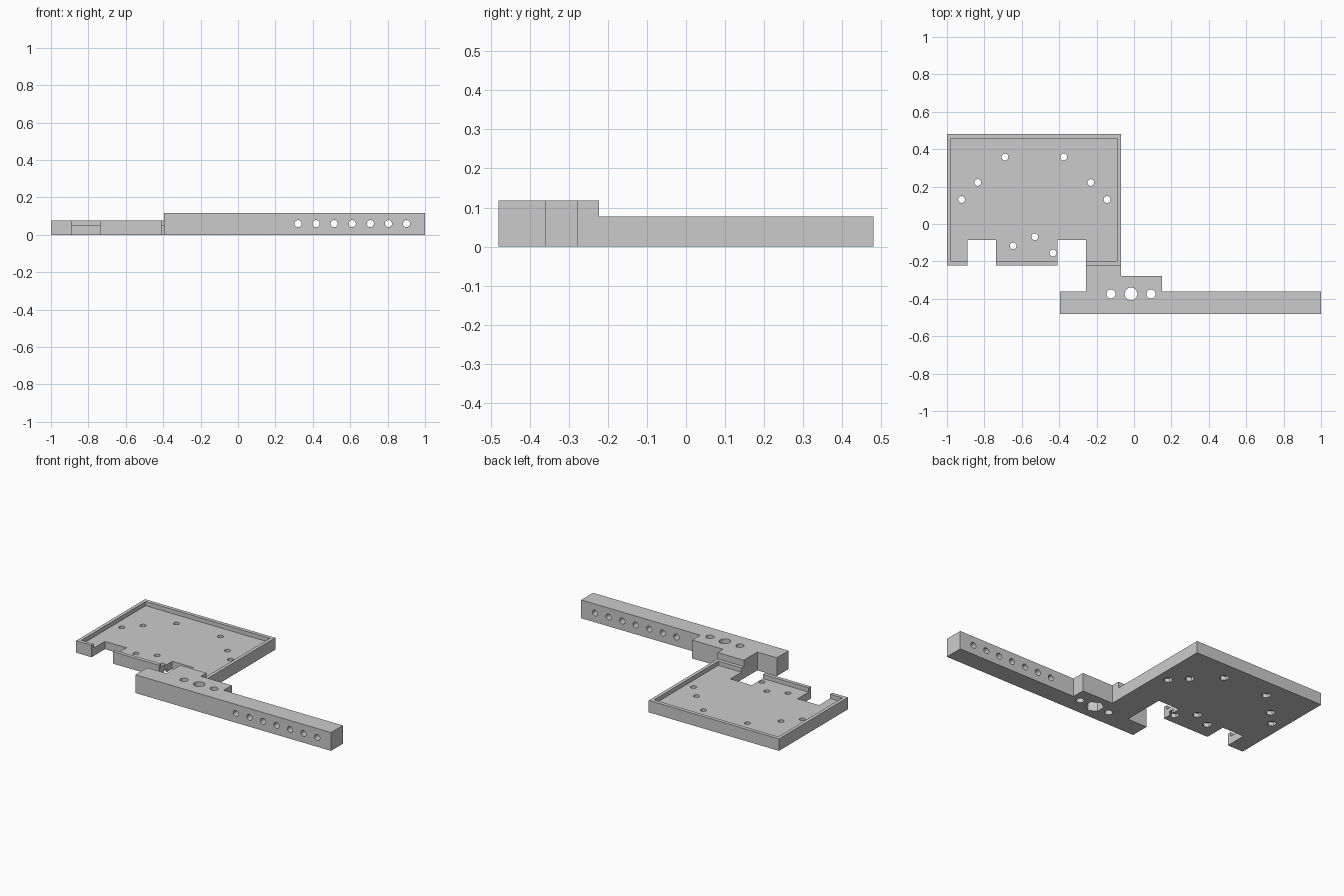
import bpy, bmesh, math
from mathutils import Matrix, Vector

if "Cube" in bpy.data.objects:
    bpy.data.objects.remove(bpy.data.objects["Cube"], do_unlink=True)

grey = bpy.data.materials.new("plain grey")
grey.use_nodes = True
colour = (0.6, 0.6, 0.6, 1)
grey.diffuse_color = colour
grey.node_tree.nodes["Principled BSDF"].inputs["Base Color"].default_value = colour


def prism(name, outline, z0, z1):
    """Extrude a flat outline from z0 to z1."""
    bm = bmesh.new()
    face = bm.faces.new([bm.verts.new((x, y, z0)) for x, y in outline])
    top = bmesh.ops.extrude_face_region(bm, geom=[face])["geom"]
    bmesh.ops.translate(bm, vec=(0, 0, z1 - z0),
                        verts=[v for v in top if isinstance(v, bmesh.types.BMVert)])
    bmesh.ops.recalc_face_normals(bm, faces=bm.faces)
    return finish(name, bm)


def finish(name, bm):
    mesh = bpy.data.meshes.new(name)
    bm.to_mesh(mesh)
    bm.free()
    mesh.materials.append(grey)
    obj = bpy.data.objects.new(name, mesh)
    bpy.context.collection.objects.link(obj)
    return obj


def drills(places, radius, sides, depth, axis="Z"):
    """One cutter holding a separate prism centred on each place."""
    bm = bmesh.new()
    turn = Matrix.Rotation(math.pi / 2, 4, "X") if axis == "Y" else Matrix()
    for p in places:
        bmesh.ops.create_cone(bm, cap_ends=True, segments=sides, radius1=radius,
                              radius2=radius, depth=depth,
                              matrix=Matrix.Translation(Vector(p)) @ turn)
    return finish("cutter", bm)


def cut(target, cutter):
    cutter.hide_render = True
    mod = target.modifiers.new("cut", "BOOLEAN")
    mod.operation = "DIFFERENCE"
    mod.solver = "EXACT"
    mod.object = cutter
    bpy.context.view_layer.objects.active = target
    bpy.ops.object.modifier_apply(modifier=mod.name)
    bpy.data.objects.remove(cutter, do_unlink=True)


# Tray with two notches in its front edge
left, right, back, front, notch = -1, -0.07, 0.48, -0.222, -0.085
tray = prism("tray", [
    (left, back), (left, front), (-0.89, front), (-0.89, notch), (-0.737, notch),
    (-0.737, front), (-0.41, front), (-0.41, notch), (-0.257, notch),
    (-0.257, front), (right, front), (right, back)], 0, 0.077)

# Recess leaving a thin rim
cut(tray, prism("cutter", [(-0.978, -0.198), (-0.092, -0.198),
                           (-0.092, 0.456), (-0.978, 0.456)], 0.05, 0.2))

# Screw holes with hexagonal pockets underneath
middle = -0.533
screws = [(middle + s * dx, y, 0) for s in (-1, 1)
          for dx, y in ((0.157, 0.358), (0.302, 0.222), (0.389, 0.131))]
screws += [(-0.53, -0.068, 0), (-0.646, -0.117, 0), (-0.433, -0.155, 0)]
cut(tray, drills(screws, 0.018, 24, 0.3))
cut(tray, drills(screws, 0.028, 6, 0.05))

# Long arm with its mounting block and the neck joining the tray
arm_back, block_back = -0.36, -0.277
arm = prism("arm", [
    (-0.396, -0.48), (1, -0.48), (1, arm_back), (0.15, arm_back),
    (0.15, block_back), (right, block_back), (right, front),
    (-0.257, front), (-0.257, arm_back), (-0.396, arm_back)], 0, 0.118)

# Row of holes through the arm
cut(arm, drills([(0.321 + 0.0967 * i, -0.42, 0.06) for i in range(7)],
                0.019, 24, 0.4, "Y"))

# Vertical mounting holes, the centre one with a hexagonal pocket
hub = (-0.016, -0.374, 0)
cut(arm, drills([(hub[0] + dx, hub[1], 0) for dx in (-0.107, 0.107)], 0.024, 24, 0.4))
cut(arm, drills([hub], 0.034, 32, 0.4))
cut(arm, drills([hub], 0.056, 6, 0.12))

# Smooth hole walls, sharp edges
for obj in (tray, arm):
    bpy.ops.object.select_all(action="DESELECT")
    obj.select_set(True)
    bpy.context.view_layer.objects.active = obj
    bpy.ops.object.shade_smooth_by_angle(angle=math.radians(30))
